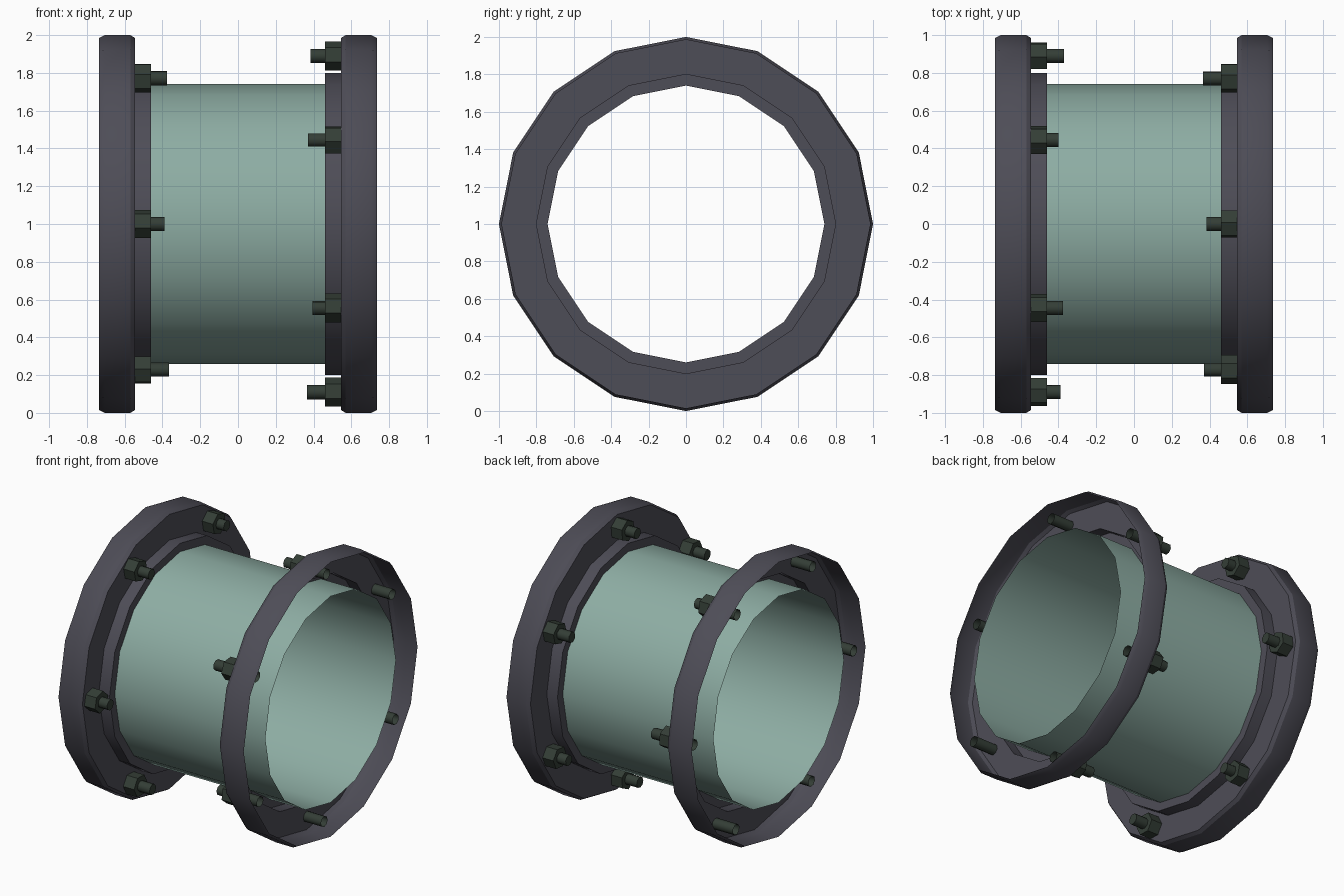
import bpy, bmesh, math, random

random.seed(4)
cube = bpy.data.objects.get("Cube")
if cube:
    bpy.data.objects.remove(cube, do_unlink=True)


def material(name, rgb):
    mat = bpy.data.materials.new(name)
    mat.use_nodes = True
    mat.diffuse_color = (*rgb, 1)
    mat.node_tree.nodes["Principled BSDF"].inputs["Base Color"].default_value = (*rgb, 1)
    return mat


teal = material("pale teal", (0.27, 0.42, 0.37))
slate = material("dark slate", (0.076, 0.074, 0.095))
iron = material("green black iron", (0.034, 0.048, 0.037))


def lathe(name, profile, sides, mat, side=1, cap=False, turn=0.0, at=(0, 0, 1), angle=30):
    """Turn (x, radius) points about the x axis; side -1 mirrors, cap closes the inner end."""
    if side < 0:
        profile = [(-x, r) for x, r in reversed(profile)]
    bm = bmesh.new()
    rings = []
    for x, r in profile:
        angles = [turn + math.tau * i / sides for i in range(sides)]
        rings.append([bm.verts.new((x, r * math.sin(a), r * math.cos(a))) for a in angles])
    for a, b in zip(rings, rings[1:]):
        for i in range(sides):
            j = (i + 1) % sides
            bm.faces.new((a[i], b[i], b[j], a[j]))
    if cap:
        bm.faces.new(rings[0] if side > 0 else rings[-1][::-1])
    mesh = bpy.data.meshes.new(name)
    bm.to_mesh(mesh)
    bm.free()
    mesh.materials.append(mat)
    mesh.shade_smooth()
    mesh.set_sharp_from_angle(angle=math.radians(angle))
    obj = bpy.data.objects.new(name, mesh)
    obj.location = at
    bpy.context.collection.objects.link(obj)
    return obj


# Open pipe
lathe("pipe", [(-0.735, 0.74), (0.735, 0.74)], 16, teal)

# Hollow stepped flange with bevelled rim, open at the outer end
flange = [(0.46, 0.74), (0.46, 0.8), (0.545, 0.8), (0.545, 0.985),
          (0.57, 1.0), (0.705, 1.0), (0.735, 0.985)]

# Inner bolt ends, going round from the first angle in steps of 60 degrees
bolt_ends = {
    "left": (1, 30, (0.365, 0.385, 0.37, 0.395, 0.365, 0.39)),
    "right": (-1, 0, (0.37, 0.40, 0.375, 0.39, 0.365, 0.39)),
}

for label, (side, start, ends) in bolt_ends.items():
    lathe(label + "_flange", flange, 16, slate, side)
    for i, end in enumerate(ends):
        a = math.radians(start + 60 * i)
        at = (0, 0.89 * math.cos(a), 1 + 0.89 * math.sin(a))
        turn = random.uniform(0, math.pi / 3)
        lathe(f"{label}_nut_{i + 1}", [(0.46, 0.077), (0.545, 0.077)], 6, iron,
              side, True, turn, at)
        lathe(f"{label}_bolt_{i + 1}", [(end, 0.038), (end + 0.32, 0.038)], 8, iron,
              side, True, turn, at, 50)
